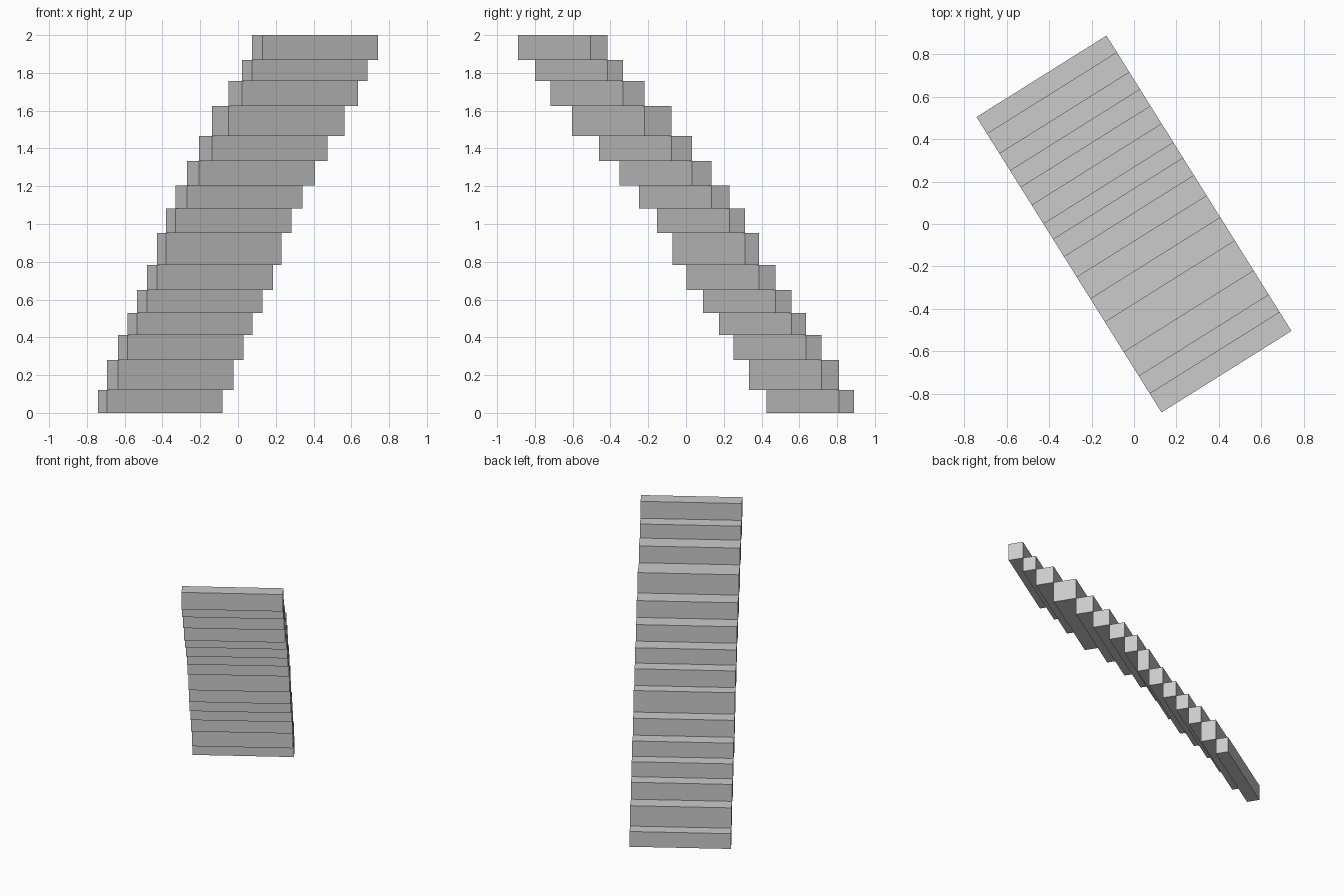
import bpy, math
from mathutils import Matrix

if "Cube" in bpy.data.objects:
    bpy.data.objects.remove(bpy.data.objects["Cube"])

WIDTH = 0.723
# Uneven step edges along the run, and heights of each riser
run = [0, .092, .202, .297, .390, .489, .593, .679, .776, .889, 1.010,
       1.139, 1.306, 1.440, 1.537, 1.643]
rise = [0, .12, .28, .413, .53, .65, .783, .952, 1.083, 1.203, 1.333,
        1.465, 1.625, 1.757, 1.867, 2.0]
turn = Matrix.Rotation(math.atan2(-1.392, 0.872), 4, 'Z')


def stone_step(index):
    """One solid block reaching from its own edge to the next step's edge."""
    x0, x1 = run[index] - run[-1] / 2, run[index + 1] - run[-1] / 2
    z0, z1 = rise[index], rise[index + 1]
    bpy.ops.mesh.primitive_cube_add(size=1)
    step = bpy.context.object
    step.name = f"stair_step_{index + 1:02d}"
    place = Matrix.Translation(((x0 + x1) / 2, 0, (z0 + z1) / 2))
    size = Matrix.Diagonal((x1 - x0, WIDTH, z1 - z0, 1))
    step.data.transform(turn @ place @ size)


# Straight flight, climbing diagonally towards the front right
for i in range(len(run) - 1):
    stone_step(i)
